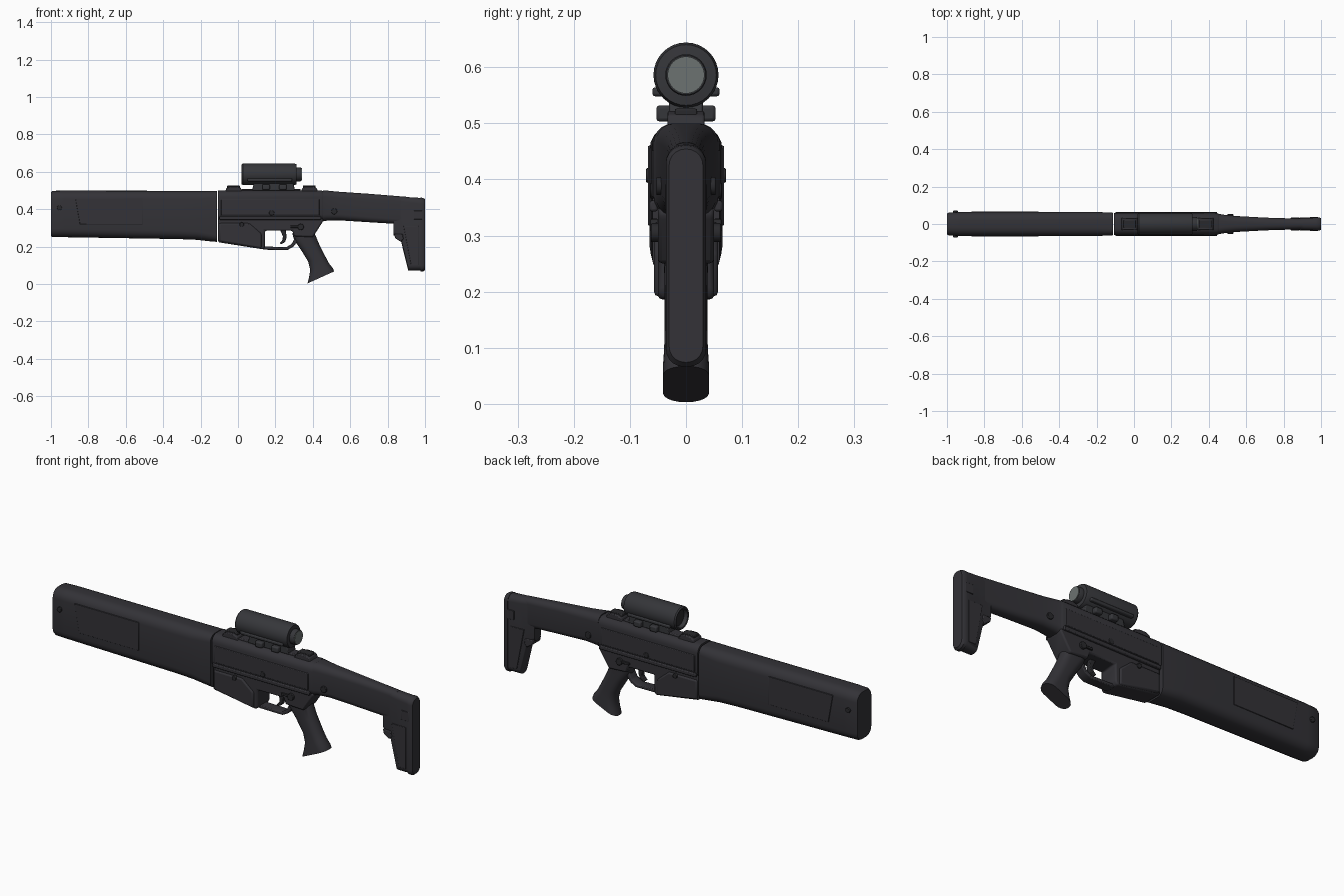
import bpy, bmesh, math
from mathutils import Vector

cube = bpy.data.objects.get("Cube")
if cube:
    bpy.data.objects.remove(cube)


def material(name, col):
    m = bpy.data.materials.new(name)
    m.use_nodes = True
    m.diffuse_color = (*col, 1)
    m.node_tree.nodes["Principled BSDF"].inputs["Base Color"].default_value = (*col, 1)
    return m


BODY = material("charcoal polymer", (0.033, 0.032, 0.038))
SCOPE = material("scope metal", (0.036, 0.037, 0.042))
DARK = material("dark metal", (0.022, 0.022, 0.025))
GLASS = material("grey glass", (0.15, 0.17, 0.165))


def finish(name, bm, mat, bevel=0, angle=35):
    bmesh.ops.recalc_face_normals(bm, faces=bm.faces)
    me = bpy.data.meshes.new(name)
    bm.to_mesh(me)
    bm.free()
    ob = bpy.data.objects.new(name, me)
    bpy.context.collection.objects.link(ob)
    me.materials.append(mat)
    if bevel:
        mod = ob.modifiers.new("edge", "BEVEL")
        mod.width, mod.segments, mod.limit_method = bevel, 2, "ANGLE"
    bpy.ops.object.select_all(action="DESELECT")
    ob.select_set(True)
    bpy.context.view_layer.objects.active = ob
    bpy.ops.object.shade_smooth_by_angle(angle=math.radians(angle))
    return ob


def skin(bm, rings):
    n = len(rings[0])
    for a, b in zip(rings, rings[1:]):
        for i in range(n):
            j = (i + 1) % n
            bm.faces.new((a[i], a[j], b[j], b[i]))
    bm.faces.new(rings[0])
    bm.faces.new(rings[-1])


def loft(name, stations, mat=BODY, seg=5):
    """Stations: (x, z) at one end, (x, z) at the other, half width, corner radius."""
    bm = bmesh.new()
    rings = []
    for ax, az, bx, bz, hw, r in stations:
        a, b = Vector((ax, 0, az)), Vector((bx, 0, bz))
        d = (b - a).normalized()
        half, mid = (b - a).length / 2, (a + b) / 2
        ry, rl = min(r, hw * .97), min(r, half * .97)
        ring = []
        for q, (sy, sl) in enumerate(((1, 1), (-1, 1), (-1, -1), (1, -1))):
            for k in range(seg + 1):
                t = math.pi / 2 * (q + k / seg)
                y = sy * (hw - ry) + ry * math.cos(t)
                u = sl * (half - rl) + rl * math.sin(t)
                ring.append(bm.verts.new(mid + d * u + Vector((0, y, 0))))
        rings.append(ring)
    skin(bm, rings)
    return finish(name, bm, mat)


def along(name, stations, mat=BODY):
    """Loft with upright sections: x, bottom, top, half width, corner radius."""
    return loft(name, [(x, lo, x, hi, w, r) for x, lo, hi, w, r in stations], mat)


def prism(name, outline, y0, y1, mat=BODY, bevel=0.004):
    bm = bmesh.new()
    rings = [[bm.verts.new((x, y, z)) for x, z in outline] for y in (y0, y1)]
    skin(bm, rings)
    return finish(name, bm, mat, bevel)


def box(name, x0, x1, y0, y1, z0, z1, mat=BODY, bevel=0.004):
    return prism(name, [(x0, z0), (x1, z0), (x1, z1), (x0, z1)], y0, y1, mat, bevel)


def lathe(name, profile, z, mat, n=32):
    """Turn an (x, radius) profile about a lengthwise axis."""
    bm = bmesh.new()
    skin(bm, [[bm.verts.new((x, r * math.cos(k * math.tau / n), z + r * math.sin(k * math.tau / n)))
               for k in range(n)] for x, r in profile])
    return finish(name, bm, mat)


def pin(name, x, z, r, y0, y1, mat=BODY):
    pts = [(x + r * math.cos(k * math.tau / 16), z + r * math.sin(k * math.tau / 16)) for k in range(16)]
    return prism(name, pts, y0, y1, mat, 0.002)


# Fore-end shroud, with a thin lip at the muzzle and a flare at the rear
along("handguard", [(-1, .255, .492, .056, .04), (-.99, .25, .498, .061, .045),
                    (-.93, .25, .499, .064, .045), (-.32, .24, .498, .065, .045),
                    (-.22, .236, .498, .065, .045), (-.15, .228, .498, .062, .04),
                    (-.113, .225, .497, .06, .035)])

# Receiver
along("upper_receiver", [(-.106, .335, .5, .058, .036), (.445, .335, .5, .058, .036),
                         (.455, .34, .495, .054, .034)])
prism("lower_receiver", [(-.106, .35), (-.106, .223), (.135, .185), (.145, .2), (.145, .285),
                         (.29, .285), (.3, .255), (.4, .25), (.455, .335), (.455, .35)], -.05, .05, bevel=.01)
prism("magazine_well", [(-.1, .325), (-.1, .228), (.125, .19), (.125, .27), (.06, .325)],
      -.057, .057, bevel=.008)

# Trigger guard and trigger
prism("trigger_guard", [(.12, .2), (.135, .183), (.265, .182), (.295, .198), (.325, .235),
                        (.31, .26), (.288, .215), (.26, .197), (.145, .2)], -.025, .025)
prism("trigger", [(.225, .29), (.24, .255), (.238, .235), (.222, .218), (.232, .212),
                  (.252, .225), (.26, .25), (.255, .29)], -.012, .012, DARK, .003)

# Pistol grip
loft("pistol_grip", [(.29, .27, .45, .34, .04, .035), (.3, .235, .41, .27, .039, .035),
                     (.335, .185, .435, .21, .038, .036), (.375, .12, .468, .145, .038, .036),
                     (.386, .075, .488, .108, .039, .037), (.38, .035, .508, .083, .041, .039),
                     (.372, .003, .514, .067, .041, .039)])

# Shoulder stock
along("stock_arm", [(.455, .335, .5, .054, .034), (.475, .338, .499, .05, .034),
                    (.54, .34, .493, .043, .032), (.7, .33, .482, .034, .028),
                    (.9, .318, .466, .028, .025)])
along("butt_stock", [(.832, .26, .469, .027, .024), (.87, .235, .467, .029, .026),
                     (.91, .072, .464, .032, .028), (.975, .072, .46, .034, .03)])
along("butt_pad", [(.975, .066, .462, .036, .032), (.99, .066, .46, .036, .032),
                   (1, .074, .454, .03, .028)])
prism("stock_release", [(.835, .268), (.84, .245), (.87, .225), (.885, .24), (.88, .268)], -.034, .034)

# Side details repeated on both sides
for s, side in ((-1, "right"), (1, "left")):
    prism("handguard_panel_" + side, [(-.87, .46), (-.51, .46), (-.51, .318), (-.845, .318)],
          s * .06, s * .068, bevel=.002)
    pin("muzzle_bolt_" + side, -.955, .407, .013, s * .055, s * .071, DARK)
    pin("receiver_pin_" + side, .18, .38, .014, s * .05, s * .064, DARK)
    pin("lower_pin_" + side, .02, .318, .012, s * .05, s * .063, DARK)
    pin("rear_pin_" + side, .515, .388, .016, s * .04, s * .053, DARK)
    pin("selector_" + side, .335, .305, .017, s * .045, s * .062, DARK)
    box("selector_lever_" + side, .28, .335, s * .048, s * .058, .3, .312, DARK, .002)
    box("receiver_rib_" + side, -.1, .445, s * .05, s * .065, .343, .362)
    box("receiver_side_plate_" + side, -.09, .435, s * .05, s * .061, .368, .452, bevel=.003)
    box("sling_slot_" + side, .94, .985, s * .03, s * .037, .345, .392, bevel=.002)
    prism("butt_side_panel_" + side, [(.885, .31), (.965, .31), (.965, .1), (.925, .1)],
          s * .028, s * .035, bevel=.002)
    box("mount_screw_" + side, .13, .17, s * .025, s * .053, .503, .532, SCOPE, .006)
    box("mount_screw_rear_" + side, .22, .26, s * .025, s * .053, .503, .532, SCOPE, .006)
    box("scope_rail_" + side, .05, .29, s * .035, s * .06, .548, .564, SCOPE, .005)

# Folded sights on the receiver top
for name, x in (("front_sight", -.07), ("rear_sight", .335)):
    prism(name + "_base", [(x, .49), (x + .095, .49), (x + .085, .514), (x + .065, .522),
                           (x + .03, .522), (x + .008, .512)], -.033, .033)
    box(name + "_leaf", x + .012, x + .08, -.02, .02, .505, .526, DARK, .003)

# Scope on its mount
box("top_rail", .02, .335, -.024, .024, .49, .508)
prism("scope_mount", [(.075, .5), (.305, .5), (.295, .54), (.085, .54)], -.03, .03, SCOPE)
lathe("scope_tube", [(.045, .042), (.022, .046), (.02, .053), (.026, .058), (.3, .058),
                     (.312, .054), (.314, .037), (.334, .037), (.338, .035)], .586, SCOPE)
lathe("objective_lens", [(.04, .0415), (.046, .0415)], .586, DARK)
lathe("eyepiece_lens", [(.336, .033), (.341, .033)], .586, GLASS)
